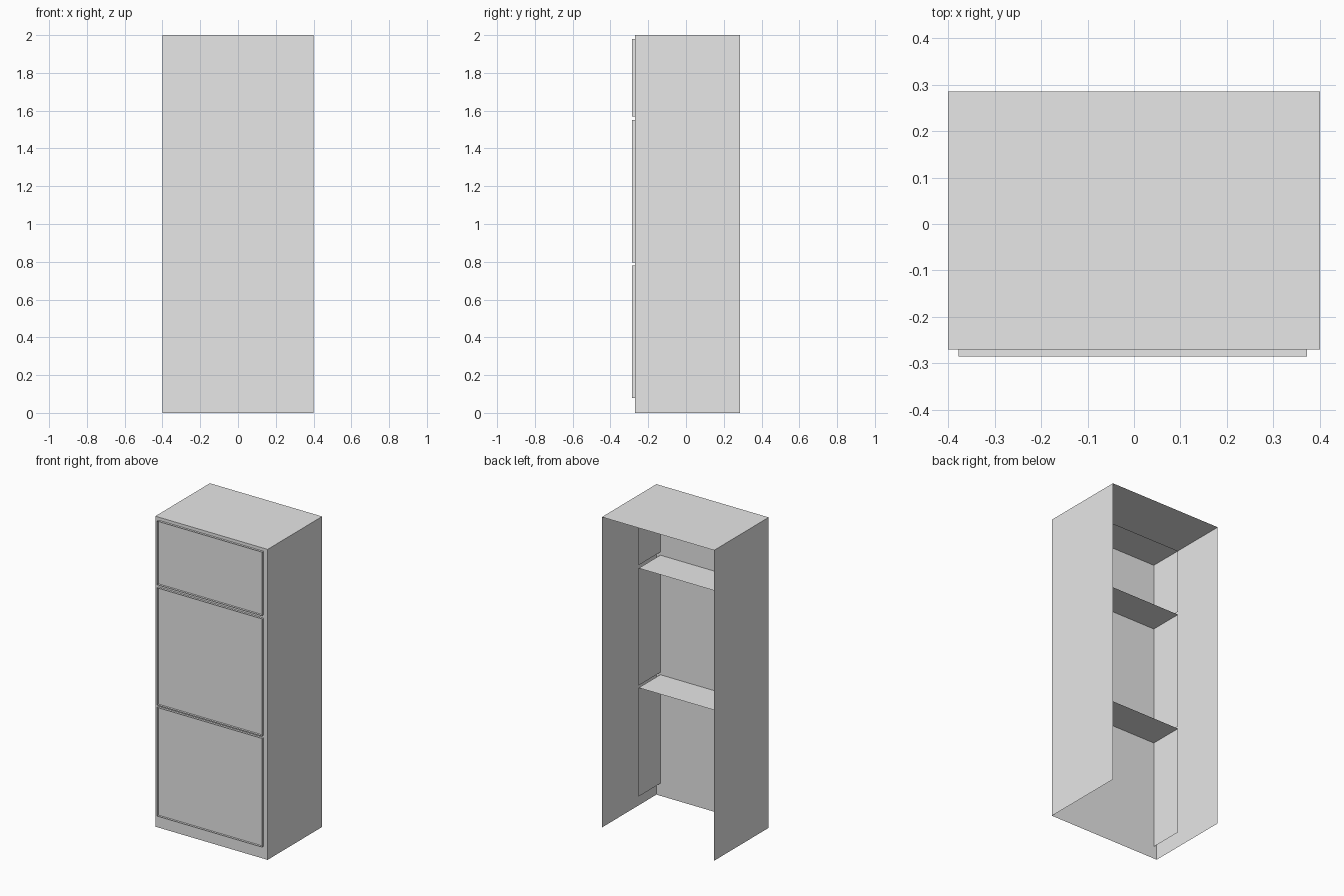
import bpy
import bmesh
import math

cube = bpy.data.objects.get("Cube")
if cube:
    bpy.data.objects.remove(cube, do_unlink=True)

grey = bpy.data.materials.new("light_grey")
grey.use_nodes = True
grey.diffuse_color = (0.8, 0.8, 0.8, 1)
grey.node_tree.nodes["Principled BSDF"].inputs["Base Color"].default_value = (0.8, 0.8, 0.8, 1)

# Overall sizes
HALF_W, HEIGHT = 0.4, 2.0
FACE_Y, BACK_Y = -0.27, 0.285
DOOR_Y, BOX_BACK_Y = -0.285, -0.05
DOOR_X = (-0.378, 0.372)
DOORS = {"lower": (0.08, 0.78), "middle": (0.795, 1.55), "upper": (1.57, 1.98)}


def quad(bm, *points):
    return bm.faces.new([bm.verts.new(p) for p in points])


def finish(bm, name, smooth_angle=None):
    bmesh.ops.remove_doubles(bm, verts=bm.verts, dist=0.0005)
    mesh = bpy.data.meshes.new(name)
    bm.to_mesh(mesh)
    bm.free()
    mesh.materials.append(grey)
    obj = bpy.data.objects.new(name, mesh)
    bpy.context.collection.objects.link(obj)
    if smooth_angle:
        bpy.ops.object.select_all(action="DESELECT")
        obj.select_set(True)
        bpy.context.view_layer.objects.active = obj
        bpy.ops.object.shade_smooth_by_angle(angle=math.radians(smooth_angle))
    return obj


def wall_x(bm, x, y0, y1, z0, z1, side):
    pts = [(x, y0, z0), (x, y1, z0), (x, y1, z1), (x, y0, z1)]
    quad(bm, *(pts if side > 0 else pts[::-1]))


def slab_z(bm, z, x0, x1, y0, y1, side):
    pts = [(x0, y0, z), (x1, y0, z), (x1, y1, z), (x0, y1, z)]
    quad(bm, *(pts if side > 0 else pts[::-1]))


def front(bm, y, x0, x1, z0, z1):
    return quad(bm, (x0, y, z0), (x1, y, z0), (x1, y, z1), (x0, y, z1))


# Carcass: sides and top, open at the back and underneath
bm = bmesh.new()
for s in (-1, 1):
    wall_x(bm, s * HALF_W, FACE_Y, BACK_Y, 0, HEIGHT, s)
slab_z(bm, HEIGHT, -HALF_W, HALF_W, FACE_Y, BACK_Y, 1)
finish(bm, "carcass")

# Face frame around the three openings
bm = bmesh.new()
xs = (-HALF_W, *DOOR_X, HALF_W)
zs = (0, *[z for span in DOORS.values() for z in span], HEIGHT)
for i in range(len(xs) - 1):
    for j in range(len(zs) - 1):
        if not (i == 1 and j % 2 == 1):
            front(bm, FACE_Y, xs[i], xs[i + 1], zs[j], zs[j + 1])
finish(bm, "face_frame")

# Doors with a shallow dished panel, and the open compartments behind them
for label, (z0, z1) in DOORS.items():
    bm = bmesh.new()
    face = front(bm, DOOR_Y, *DOOR_X, z0, z1)
    bmesh.ops.inset_region(bm, faces=[face], thickness=0.02)
    bmesh.ops.inset_region(bm, faces=[face], thickness=0.055)
    bmesh.ops.translate(bm, verts=face.verts, vec=(0, 0.015, 0))
    for x, s in zip(DOOR_X, (-1, 1)):
        wall_x(bm, x, DOOR_Y, FACE_Y, z0, z1, s)
    slab_z(bm, z0, *DOOR_X, DOOR_Y, FACE_Y, -1)
    slab_z(bm, z1, *DOOR_X, DOOR_Y, FACE_Y, 1)
    finish(bm, label + "_door", 30)

    bm = bmesh.new()
    for x, s in zip(DOOR_X, (-1, 1)):
        wall_x(bm, x, FACE_Y, BOX_BACK_Y, z0, z1, s)
    slab_z(bm, z1, *DOOR_X, FACE_Y, BOX_BACK_Y, 1)
    finish(bm, label + "_compartment")
